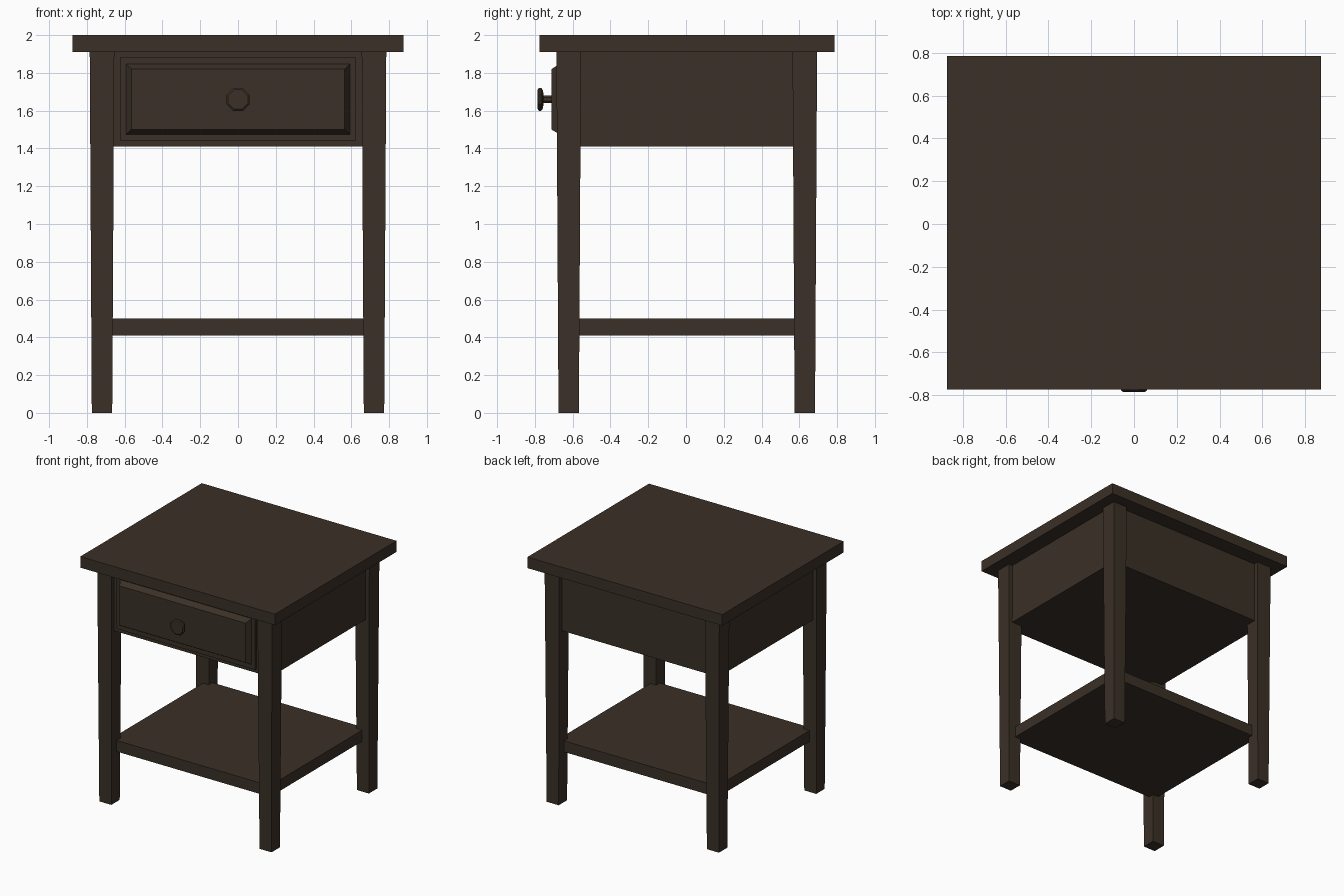
import bpy, bmesh, math

if "Cube" in bpy.data.objects:
    bpy.data.objects.remove(bpy.data.objects["Cube"])

wood = bpy.data.materials.new("dark brown wood")
wood.diffuse_color = (0.043, 0.030, 0.020, 1)
wood.use_nodes = True
wood.node_tree.nodes["Principled BSDF"].inputs["Base Color"].default_value = wood.diffuse_color


def finish(bm, name):
    bmesh.ops.recalc_face_normals(bm, faces=bm.faces)
    mesh = bpy.data.meshes.new(name)
    bm.to_mesh(mesh)
    bm.free()
    mesh.materials.append(wood)
    obj = bpy.data.objects.new(name, mesh)
    bpy.context.collection.objects.link(obj)
    return obj


def loft(name, rings):
    """Skin a list of equal-length point rings and cap both ends."""
    bm = bmesh.new()
    loops = [[bm.verts.new(p) for p in ring] for ring in rings]
    n = len(loops[0])
    for a, b in zip(loops, loops[1:]):
        for i in range(n):
            j = (i + 1) % n
            bm.faces.new((a[i], a[j], b[j], b[i]))
    bm.faces.new(loops[0])
    bm.faces.new(loops[-1])
    return finish(bm, name)


def rect_z(x0, x1, y0, y1, z):
    return [(x0, y0, z), (x1, y0, z), (x1, y1, z), (x0, y1, z)]


def rect_y(hx, z0, z1, y):
    return [(-hx, y, z0), (hx, y, z0), (hx, y, z1), (-hx, y, z1)]


def box(name, x0, x1, y0, y1, z0, z1):
    return loft(name, [rect_z(x0, x1, y0, y1, z) for z in (z0, z1)])


YC = 0.004  # body centre, the knob shifts the overall bounds

# Table top, drawer case and lower shelf
box("table_top", -0.875, 0.875, -0.775, 0.785, 1.91, 2.0)
box("drawer_case", -0.75, 0.75, -0.655, 0.655, 1.41, 1.91)
box("lower_shelf", -0.715, 0.715, YC - 0.615, YC + 0.615, 0.41, 0.5)

# Four legs, tapering evenly towards the floor
for sx, side in ((-1, "left"), (1, "right")):
    for sy, end in ((-1, "front"), (1, "back")):
        cx, cy = sx * 0.72, YC + sy * 0.625
        loft(f"{end}_{side}_leg",
             [rect_z(cx - h, cx + h, cy - h, cy + h, z)
              for h, z in ((0.054, 0), (0.065, 1.91))])

# Drawer front: flat border with a bevelled raised panel
loft("drawer_front", [
    rect_y(0.623, 1.44, 1.885, -0.64),
    rect_y(0.623, 1.44, 1.885, -0.67),
    rect_y(0.592, 1.475, 1.848, -0.67),
    rect_y(0.565, 1.50, 1.82, -0.712),
])

# Eight-sided turned knob
profile = [(0.022, -0.70), (0.022, -0.754), (0.052, -0.757),
           (0.066, -0.767), (0.066, -0.778), (0.056, -0.785)]
loft("drawer_knob", [
    [(r * math.cos(math.pi * (i + 0.5) / 4), y,
      1.66 + r * math.sin(math.pi * (i + 0.5) / 4)) for i in range(8)]
    for r, y in profile])
